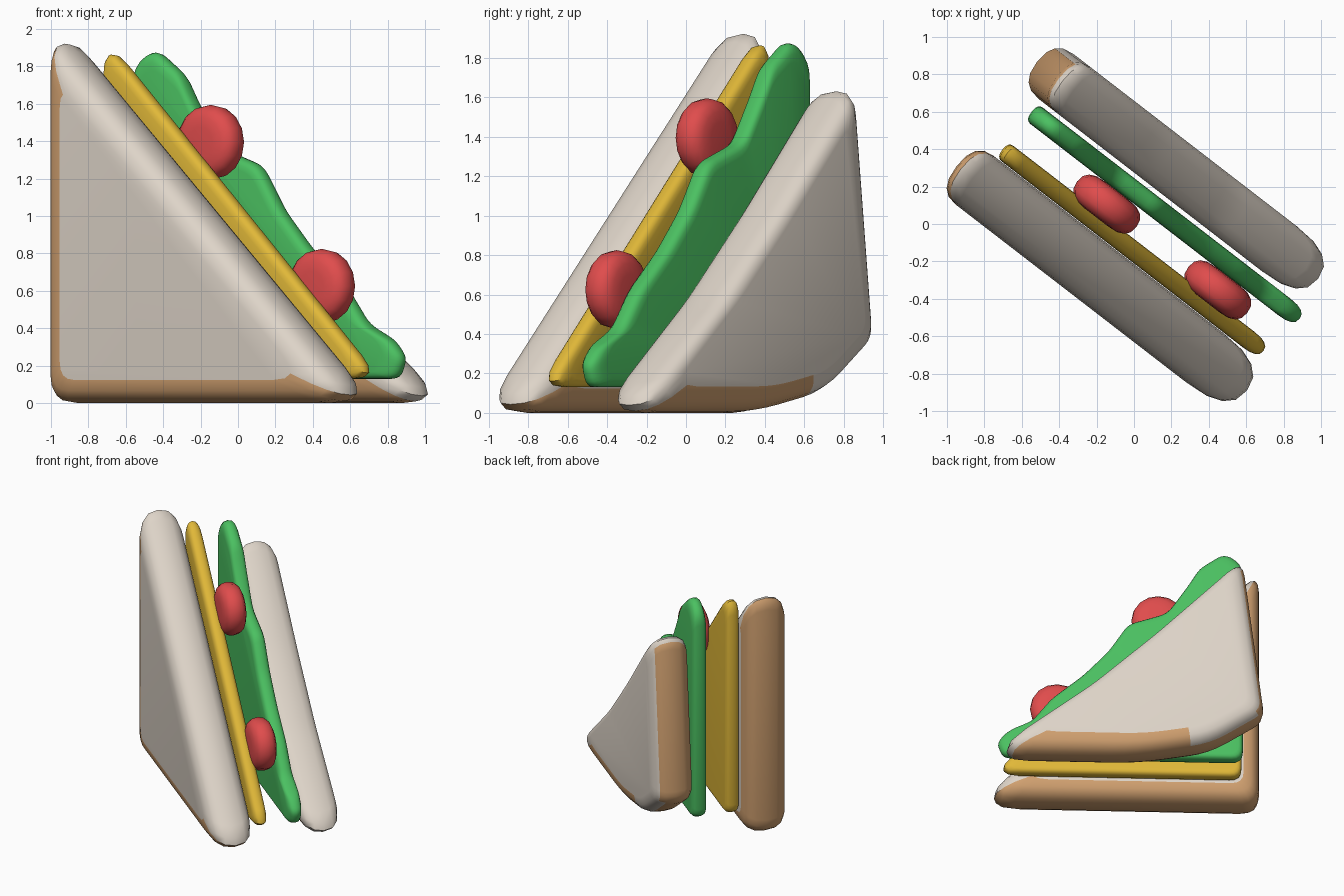
import bpy, bmesh, math
from mathutils import Matrix, Vector

cube = bpy.data.objects.get("Cube")
if cube:
    bpy.data.objects.remove(cube, do_unlink=True)

# All layers stand upright, turned about the vertical axis
TURN = Matrix.Rotation(-0.657, 4, 'Z')
RINGS = 8


def material(name, rgb):
    m = bpy.data.materials.new(name)
    m.use_nodes = True
    colour = (*rgb, 1)
    m.diffuse_color = colour
    m.node_tree.nodes["Principled BSDF"].inputs["Base Color"].default_value = colour
    return m


bread = material("bread", (0.73, 0.66, 0.58))
crust = material("crust", (0.63, 0.35, 0.16))
cheese = material("cheese", (0.75, 0.48, 0.04))
lettuce = material("lettuce", (0.07, 0.53, 0.12))
tomato = material("tomato", (0.745, 0.073, 0.073))


def finish(bm, name, mats):
    bmesh.ops.recalc_face_normals(bm, faces=bm.faces)
    bm.transform(TURN)
    mesh = bpy.data.meshes.new(name)
    bm.to_mesh(mesh)
    bm.free()
    for m in mats:
        mesh.materials.append(m)
    obj = bpy.data.objects.new(name, mesh)
    bpy.context.collection.objects.link(obj)
    bpy.ops.object.select_all(action='DESELECT')
    obj.select_set(True)
    bpy.context.view_layer.objects.active = obj
    bpy.ops.object.shade_smooth_by_angle(angle=math.radians(40))


def rounded(corners, steps=4):
    """Outline with each corner (x, z, cut) softened by a curve."""
    out = []
    for i, (x, z, cut) in enumerate(corners):
        p = Vector((x, z))
        before = Vector(corners[i - 1][:2])
        after = Vector(corners[(i + 1) % len(corners)][:2])
        a = p + (before - p).normalized() * cut
        b = p + (after - p).normalized() * cut
        for k in range(steps + 1):
            t = k / steps
            out.append(a * (1 - t) ** 2 + p * 2 * t * (1 - t) + b * t * t)
    return out


def layer(name, outline, y, half, rim, mats, is_crust=None,
          centre=(-0.35, 0.6), inradius=0.58):
    """Upright slab with a rounded rim, made of shrinking rings."""
    bm = bmesh.new()
    mid = Vector(centre)
    rings = []
    for k in range(RINGS + 1):
        a = math.pi * (k / RINGS - 0.5)
        scale = 1 - rim * (1 - max(math.cos(a), 0) ** 0.8) / inradius
        depth = y + half * math.copysign(abs(math.sin(a)) ** 0.8, a)
        pts = [mid + (p - mid) * scale for p in outline]
        rings.append([bm.verts.new((p.x, depth, p.y)) for p in pts])
    n = len(outline)
    for k in range(RINGS):
        r, s = rings[k], rings[k + 1]
        for i in range(n):
            j = (i + 1) % n
            f = bm.faces.new((r[i], r[j], s[j], s[i]))
            if is_crust and is_crust((outline[i] + outline[j]) / 2, k):
                f.material_index = 1
    bm.faces.new(rings[0])
    bm.faces.new(rings[-1])
    finish(bm, name, mats)


def front_crust(p, k):
    return p.x * 0.69 + p.y * 0.725 < 0.75


def back_crust(p, k):
    # The raised corner keeps its crust only on the inner side
    if p.x * 0.69 + p.y * 0.725 > 0.62 or (p.y > 0.3 and p.x > -0.7):
        return False
    if p.x > -0.4:
        return True
    return k < (5 if p.y < 0.34 else 6)


# Bread slices, with crust everywhere except along the cut side
layer("front_bread",
      rounded([(-0.94, 0, 0.12), (1.13, 0, 0.25), (-0.94, 1.985, 0.15)]),
      -0.335, 0.165, 0.12, [bread, crust], front_crust)
layer("back_bread",
      rounded([(1.07, 0, 0.25), (0.35, 0.57, 0.1), (-0.15, 1.04, 0.1),
               (-0.79, 1.69, 0.14), (-0.95, 0.37, 0.08), (-0.55, 0.1, 0.15),
               (0, 0, 0.2)]),
      0.37, 0.152, 0.12, [bread, crust], back_crust, (-0.3, 0.65))

# Cheese slice
layer("cheese_slice",
      rounded([(-0.8, 0.13, 0.08), (1.04, 0.13, 0.18), (-0.8, 1.94, 0.18)]),
      -0.115, 0.052, 0.045, [cheese])

# Lettuce leaf with a wavy cut side
layer("lettuce_leaf",
      rounded([(-0.8, 0.13, 0.08), (0.98, 0.13, 0.05), (1.02, 0.24, 0.04),
               (0.95, 0.33, 0.05), (0.77, 0.42, 0.06), (0.62, 0.62, 0.06),
               (0.39, 0.82, 0.06), (0.2, 1.03, 0.06), (0.05, 1.27, 0.06),
               (-0.24, 1.37, 0.07), (-0.4, 1.62, 0.06), (-0.48, 1.76, 0.05),
               (-0.66, 1.89, 0.06), (-0.8, 1.81, 0.1)]),
      0.14, 0.055, 0.045, [lettuce])

# Thick round tomato pieces
for name, x, z in (("upper_tomato", -0.18, 1.395), ("lower_tomato", 0.57, 0.625)):
    circle = [Vector((x + 0.2 * math.cos(a), z + 0.2 * math.sin(a)))
              for a in (math.tau * i / 16 for i in range(16))]
    layer(name, circle, -0.005, 0.09, 0.12, [tomato], None, (x, z), 0.2)
